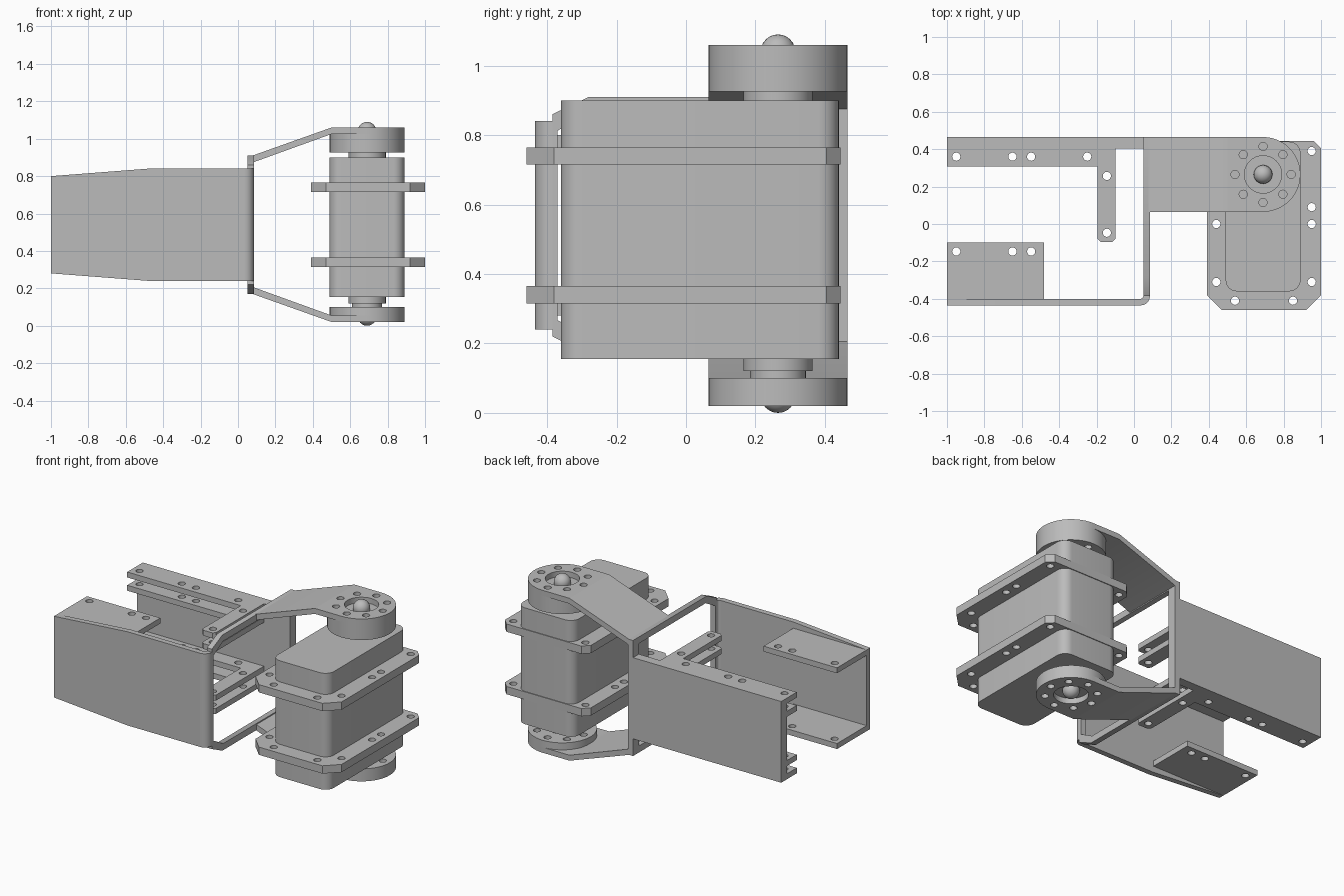
import bpy, bmesh, math
from mathutils import Matrix, Vector

cube = bpy.data.objects.get("Cube")
if cube:
    bpy.data.objects.remove(cube, do_unlink=True)

grey = bpy.data.materials.new("mid grey")
grey.use_nodes = True
GREY = (0.5, 0.5, 0.5, 1)
grey.diffuse_color = GREY
grey.node_tree.nodes["Principled BSDF"].inputs["Base Color"].default_value = GREY

MID = 0.54            # height of the bracket's mirror plane
T = 0.035             # sheet thickness
AXLE = (0.69, 0.265)  # pivot position in plan
R = 0.2               # horn radius

# matrices taking a flat outline plus depth to world space
AXES = {"z": Matrix.Identity(3),
        "y": Matrix(((1, 0, 0), (0, 0, 1), (0, 1, 0))),
        "x": Matrix(((0, 0, 1), (1, 0, 0), (0, 1, 0)))}


def arc(cx, cy, r, a0, a1, n=8):
    return [(cx + r * math.cos(math.radians(a0 + (a1 - a0) * i / n)),
             cy + r * math.sin(math.radians(a0 + (a1 - a0) * i / n))) for i in range(n + 1)]


def circle(cx, cy, r, n=16):
    return arc(cx, cy, r, 0, 360, n)[:-1]


def rect(x0, y0, x1, y1, r=0.0):
    if not r:
        return [(x0, y0), (x1, y0), (x1, y1), (x0, y1)]
    return (arc(x0 + r, y0 + r, r, 180, 270) + arc(x1 - r, y0 + r, r, 270, 360)
            + arc(x1 - r, y1 - r, r, 0, 90) + arc(x0 + r, y1 - r, r, 90, 180))


def finish(name, bm):
    bmesh.ops.recalc_face_normals(bm, faces=bm.faces)
    mesh = bpy.data.meshes.new(name)
    bm.to_mesh(mesh)
    bm.free()
    mesh.materials.append(grey)
    ob = bpy.data.objects.new(name, mesh)
    bpy.context.collection.objects.link(ob)
    bpy.ops.object.select_all(action="DESELECT")
    ob.select_set(True)
    bpy.context.view_layer.objects.active = ob
    bpy.ops.object.shade_smooth_by_angle(angle=math.radians(30))
    return ob


def plate(name, outline, lo, hi, holes=(), axis="z", flip=False):
    """Extrude an outline with holes along an axis; flip mirrors it in height."""
    curve = bpy.data.curves.new(name, "CURVE")
    curve.dimensions = "2D"
    curve.fill_mode = "BOTH"
    curve.extrude = (hi - lo) / 2
    for loop in [outline, *holes]:
        spline = curve.splines.new("POLY")
        spline.points.add(len(loop) - 1)
        for point, (u, v) in zip(spline.points, loop):
            point.co = (u, v, 0, 1)
        spline.use_cyclic_u = True
    temp = bpy.data.objects.new(name + " outline", curve)
    bpy.context.collection.objects.link(temp)
    bpy.context.view_layer.update()
    mesh = bpy.data.meshes.new_from_object(
        temp.evaluated_get(bpy.context.evaluated_depsgraph_get()))
    bm = bmesh.new()
    bm.from_mesh(mesh)
    bpy.data.objects.remove(temp)
    bpy.data.curves.remove(curve)
    bpy.data.meshes.remove(mesh)
    bmesh.ops.remove_doubles(bm, verts=bm.verts, dist=0.0001)
    for v in bm.verts:
        v.co = AXES[axis] @ (v.co + Vector((0, 0, (lo + hi) / 2)))
        if flip:
            v.co.z = 2 * MID - v.co.z
    return finish(name, bm)


def dome(name, z):
    bm = bmesh.new()
    bmesh.ops.create_uvsphere(bm, u_segments=24, v_segments=12, radius=0.05,
                              matrix=Matrix.Translation((*AXLE, z)))
    finish(name, bm)


def pins(points):
    return [circle(x, y, 0.022) for x, y in points]


# motor body and its drilled mounting flanges
plate("motor_body", rect(0.49, -0.36, 0.89, 0.44, 0.06), 0.155, 0.9)
flange = [(0.47, -0.46), (0.92, -0.46), (1, -0.38), (1, 0.405), (0.96, 0.445),
          (0.43, 0.445), (0.39, 0.405), (0.39, -0.38)]
flange_holes = pins([(x, y) for x in (0.44, 0.95) for y in (-0.31, 0, 0.09, 0.39)]
                    + [(0.54, -0.41), (0.95 - 0.1, -0.41)])
for label, flip in (("upper", False), ("lower", True)):
    plate(label + "_motor_flange", flange, 0.715, 0.765, flange_holes, flip=flip)

# horns, collars and axle domes
ring = pins(circle(*AXLE, 0.15, 8))
plate("upper_horn", circle(*AXLE, R, 48), 0.925, 1.06 - T, ring)
plate("lower_horn", circle(*AXLE, R, 48), 0.02 + T, 0.1, ring)
plate("upper_collar", circle(*AXLE, 0.1, 32), 0.895, 0.93)
plate("lower_collar", circle(*AXLE, 0.1, 32), 0.12, 0.16)
plate("lower_neck", circle(*AXLE, 0.08, 32), 0.095, 0.125)
dome("upper_axle_dome", 1.04)
dome("lower_axle_dome", 0.05)

# arms reaching from the frame to the horns
y0, y1 = AXLE[1] - R, AXLE[1] + R
arm_end = arc(*AXLE, R, -90, 90, 24) + [(0.5, y1), (0.5, y0)]
arm_slope = [(0.05, 0.9), (0.05, 0.868), (0.085, 0.875), (0.5, 1.06 - T),
             (0.51, 1.06 - T), (0.51, 1.06), (0.5, 1.06)]
for label, flip in (("upper", False), ("lower", True)):
    plate(label + "_arm_end", arm_end, 1.06 - T, 1.06,
          ring + [circle(*AXLE, 0.1, 32)], flip=flip)
    plate(label + "_arm_slope", arm_slope, y0, y1, axis="y", flip=flip)

# windowed cross frame joining front and back walls
half = [(-0.385, 0.86), (-0.28, 0.91), (y1, 0.91)]
gap = [(-0.375, 0.81), (-0.27, 0.868), (0.405, 0.868)]


def mirrored(points):
    return points + [(u, 2 * MID - v) for u, v in reversed(points)]


plate("cross_frame", mirrored(half), 0.05, 0.05 + T, [mirrored(gap)], axis="x")

# tapered front wall with its rounded corner
plate("front_wall", mirrored([(-1, 0.80), (-0.48, 0.84), (0.036, 0.84)]),
      -0.435, -0.4, axis="y")
corner = (arc(0.035, -0.385, 0.05, -90, 0) + [(0.085, -0.37), (0.05, -0.37)]
          + arc(0.035, -0.385, 0.015, 0, -90))
plate("front_corner", corner, 2 * MID - 0.84, 0.84)

# back wall
plate("back_wall", rect(-1, 0.405, 0.085, y1), 0.28, 0.8, axis="z")

# clamp plates holding a second motor
clamp = [(-1, 0.307), (-0.195, 0.307), (-0.195, -0.08), (-0.18, -0.095),
         (-0.115, -0.095), (-0.1, -0.08), (-0.1, 0.42), (-1, 0.42)]
clamp_holes = pins([(x, 0.36) for x in (-0.95, -0.65, -0.55, -0.25)]
                   + [(-0.145, 0.257), (-0.145, -0.047)])
front_holes = pins([(x, -0.147) for x in (-0.95, -0.65, -0.55)])
for label, flip in (("upper", False), ("lower", True)):
    plate(label + "_outer_clamp", clamp, 0.765, 0.8, clamp_holes, flip=flip)
    plate(label + "_inner_clamp", clamp, 0.68, 0.715, clamp_holes, flip=flip)
    plate(label + "_front_lip", rect(-1, -0.42, -0.48, -0.1), 0.765, 0.8,
          front_holes, flip=flip)
